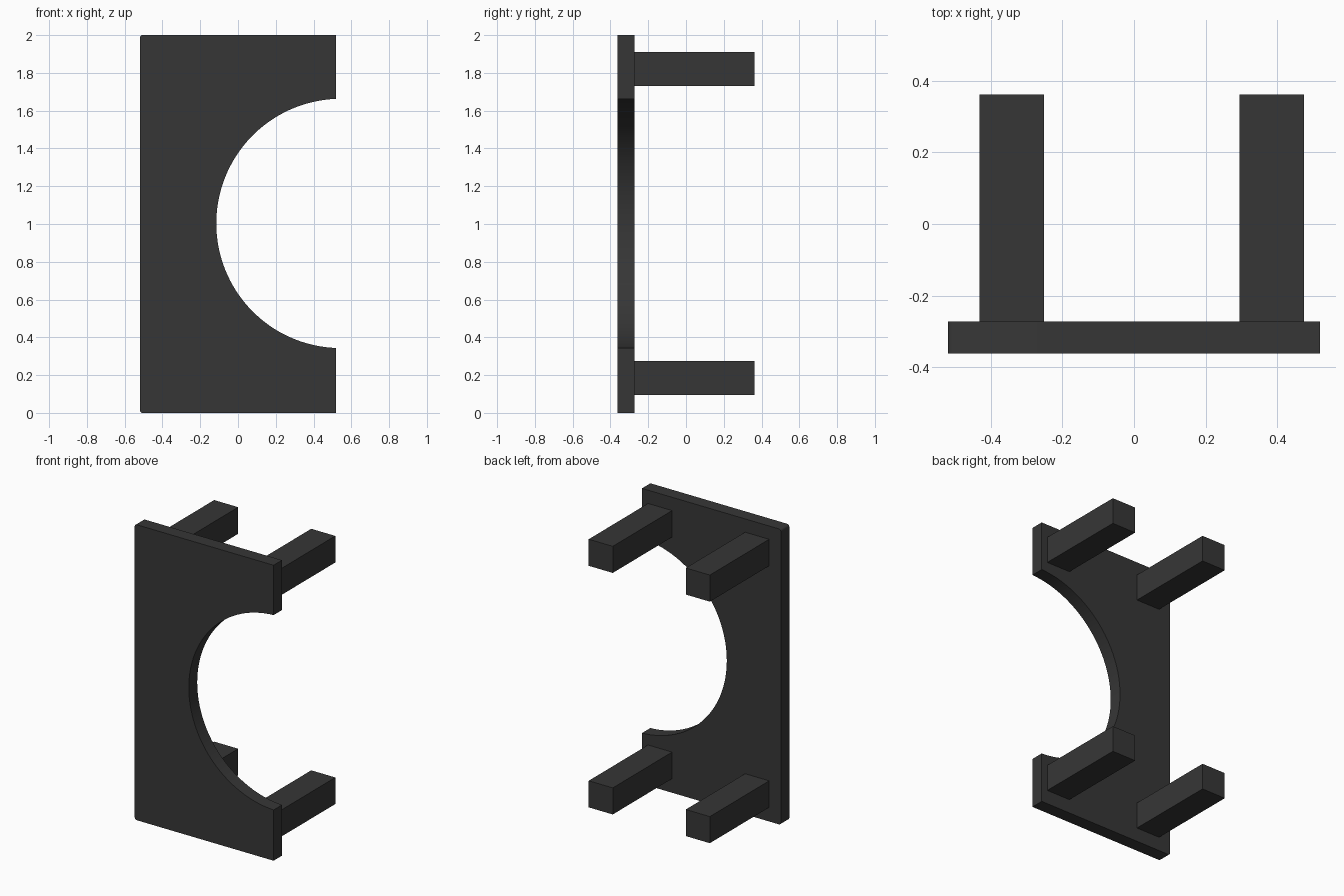
import bpy, bmesh, math

cube = bpy.data.objects.get("Cube")
if cube:
    bpy.data.objects.remove(cube, do_unlink=True)

dark = bpy.data.materials.new("dark_grey")
dark.use_nodes = True
color = (0.037, 0.037, 0.037, 1)
dark.diffuse_color = color
dark.node_tree.nodes["Principled BSDF"].inputs["Base Color"].default_value = color

HALF_W, HEIGHT = 0.52, 2.0
FRONT, PLATE_BACK, PEG_BACK = -0.362, -0.272, 0.362


def extrude_profile(name, points, y0, y1):
    """Extrude an x/z outline along y into a solid."""
    bm = bmesh.new()
    face = bm.faces.new([bm.verts.new((x, y0, z)) for x, z in points])
    new = bmesh.ops.extrude_face_region(bm, geom=[face])["geom"]
    verts = [v for v in new if isinstance(v, bmesh.types.BMVert)]
    bmesh.ops.translate(bm, verts=verts, vec=(0, y1 - y0, 0))
    bmesh.ops.recalc_face_normals(bm, faces=bm.faces)
    mesh = bpy.data.meshes.new(name)
    bm.to_mesh(mesh)
    bm.free()
    mesh.materials.append(dark)
    obj = bpy.data.objects.new(name, mesh)
    bpy.context.collection.objects.link(obj)
    return obj


def arc(cx, cz, r, a0, a1, steps):
    return [(cx + r * math.cos(a0 + (a1 - a0) * i / steps),
             cz + r * math.sin(a0 + (a1 - a0) * i / steps)) for i in range(steps + 1)]


# Face plate: rounded outer corners and a large circular bite on one side
cx, cz, r = 0.545, 1.003, 0.66
start = math.acos((HALF_W - cx) / r)
fillet = 0.015
outline = [(HALF_W, HEIGHT)]
outline += arc(-HALF_W + fillet, HEIGHT - fillet, fillet, math.pi / 2, math.pi, 5)
outline += arc(-HALF_W + fillet, fillet, fillet, math.pi, 1.5 * math.pi, 5)
outline += [(HALF_W, 0)]
outline += arc(cx, cz, r, 2 * math.pi - start, start, 64)
plate = extrude_profile("face_plate", outline, FRONT, PLATE_BACK)
bpy.context.view_layer.objects.active = plate
plate.select_set(True)
bpy.ops.object.shade_smooth_by_angle(angle=math.radians(30))

# Four square mounting pegs on the back
SIZE = 0.18
for side, x in (("right", -0.432), ("left", 0.295)):
    for level, z in (("lower", 0.095), ("upper", 1.73)):
        square = [(x, z), (x + SIZE, z), (x + SIZE, z + SIZE), (x, z + SIZE)]
        extrude_profile(f"{level}_{side}_peg", square, PLATE_BACK, PEG_BACK)
